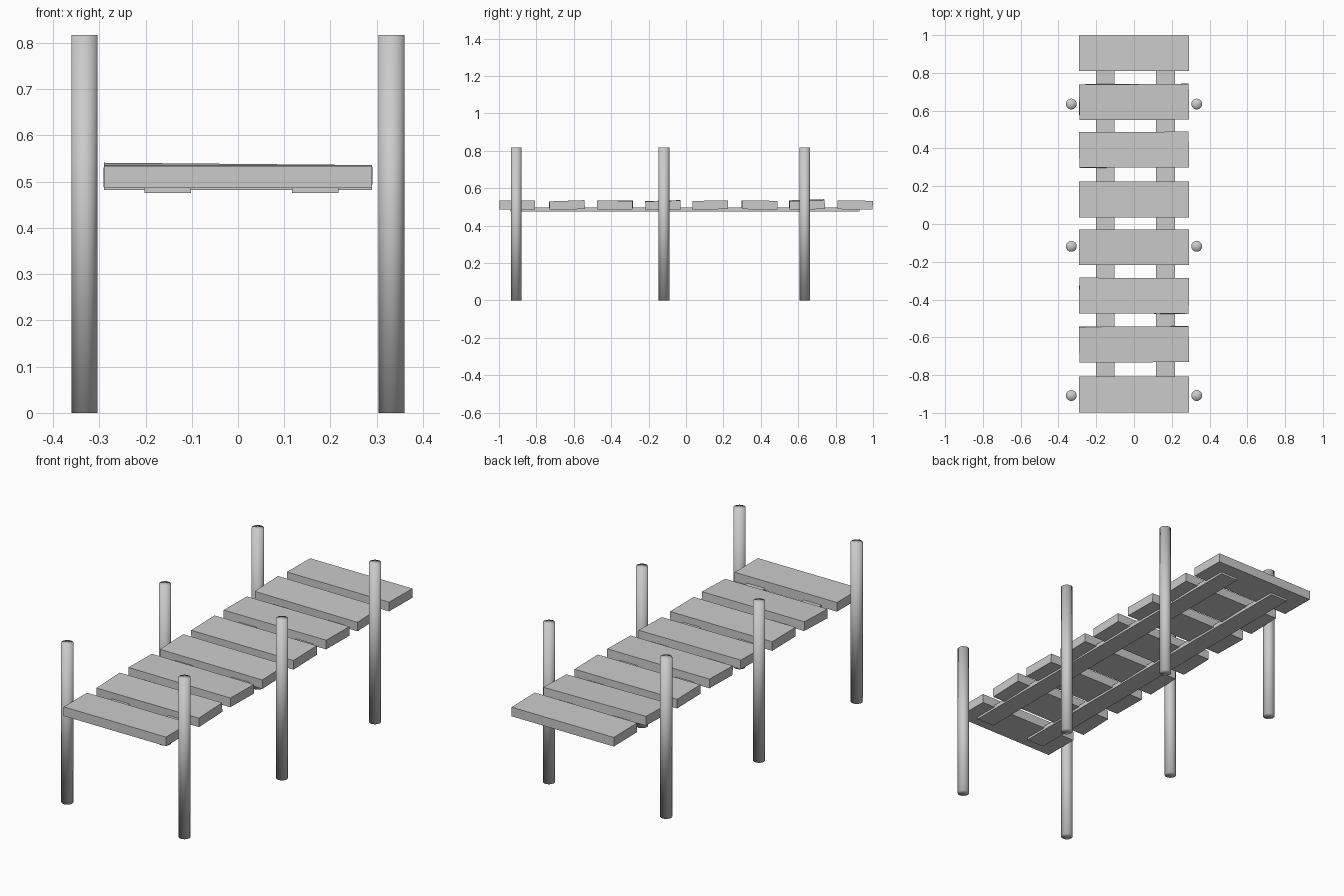
import bpy
from math import radians

if "Cube" in bpy.data.objects:
    bpy.data.objects.remove(bpy.data.objects["Cube"])


def box(name, loc, size, rot=(0, 0, 0)):
    bpy.ops.mesh.primitive_cube_add(size=1, location=loc,
                                    rotation=[radians(a) for a in rot])
    ob = bpy.context.object
    ob.name = name
    ob.scale = size
    bpy.ops.object.transform_apply(location=False, rotation=False, scale=True)
    return ob


# Deck planks, each laid slightly unevenly: (centre y, z, pitch, roll, yaw)
planks = [
    (-0.903, 0.510, 0.0, 0.0, 0.0),
    (-0.637, 0.509, 2.0, 0.0, 0.2),
    (-0.380, 0.510, -0.7, 0.1, -0.2),
    (-0.123, 0.509, 1.6, 0.2, 0.0),
    (0.130, 0.510, 1.2, 0.0, 0.0),
    (0.393, 0.510, -0.8, 0.0, 0.2),
    (0.646, 0.512, 1.8, 0.5, 0.3),
    (0.904, 0.510, -0.7, 0.0, 0.0),
]
for i, (y, z, pitch, roll, yaw) in enumerate(planks):
    box(f"deck_plank_{i + 1}", (0, y, z), (0.58, 0.189, 0.047), (pitch, roll, yaw))

# Two long support rails under the planks
for side, x in (("left", -0.152), ("right", 0.167)):
    box(f"support_rail_{side}", (x, -0.005, 0.486), (0.1, 1.865, 0.021))

# Round posts, three per side, with soft shaded ends
for side, x in (("left", -0.332), ("right", 0.332)):
    for i, y in enumerate((-0.908, -0.118, 0.635)):
        bpy.ops.mesh.primitive_cylinder_add(vertices=32, radius=0.0285, depth=0.817,
                                            end_fill_type='TRIFAN',
                                            location=(x, y, 0.4085))
        bpy.context.object.name = f"post_{side}_{i + 1}"
        bpy.ops.object.shade_smooth()
